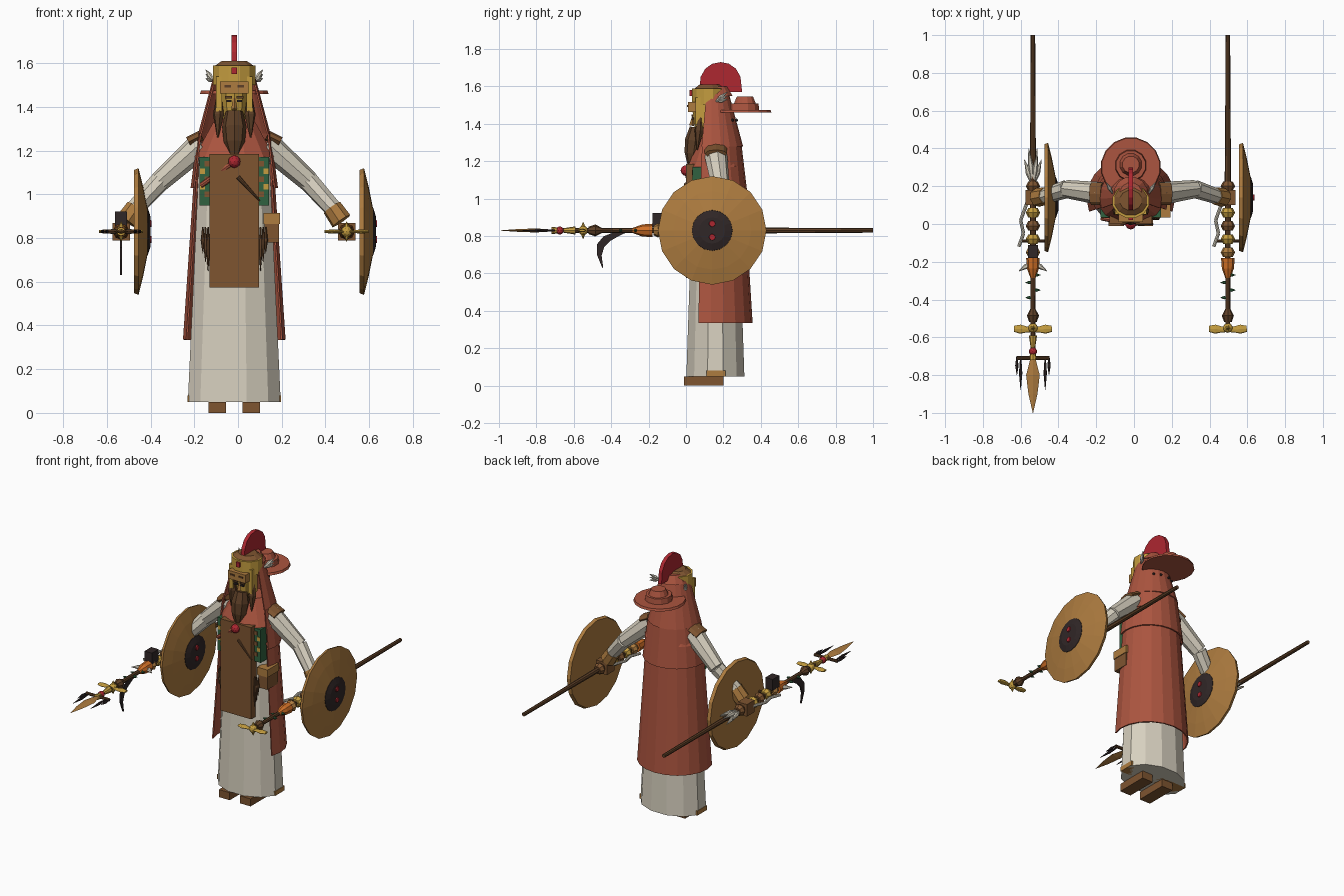
import bpy, bmesh, math
from mathutils import Vector

if "Cube" in bpy.data.objects:
    bpy.data.objects.remove(bpy.data.objects["Cube"])


def make_material(name, red, green, blue):
    colour = (red, green, blue, 1)
    material = bpy.data.materials.new(name)
    material.use_nodes = True
    material.diffuse_color = colour
    material.node_tree.nodes["Principled BSDF"].inputs["Base Color"].default_value = colour
    return material


CREAM = make_material("cream cloth", .68, .63, .52)
CLAY = make_material("terracotta cloth", .41, .09, .05)
BROWN = make_material("brown leather", .21, .09, .03)
TAN = make_material("tan bronze", .42, .2, .05)
GOLD = make_material("gold", .56, .34, .05)
DARK = make_material("dark wood", .11, .05, .02)
BLACK = make_material("black iron", .03, .02, .02)
RED = make_material("red", .42, .02, .03)
GREEN = make_material("green", .03, .12, .05)
ORANGE = make_material("orange", .63, .16, .02)
MIDDLE = -.017   # sideways middle of the body
GRIP = .83       # height of both staffs and shields


def finish(name, material, mesh_data):
    bmesh.ops.recalc_face_normals(mesh_data, faces=mesh_data.faces)
    mesh = bpy.data.meshes.new(name)
    mesh_data.to_mesh(mesh)
    mesh_data.free()
    mesh.materials.append(material)
    part = bpy.data.objects.new(name, mesh)
    bpy.context.collection.objects.link(part)
    return part


def loft(name, material, rings, closed=True):
    data = bmesh.new()
    loops = [[data.verts.new(point) for point in ring] for ring in rings]
    for lower, upper in zip(loops, loops[1:]):
        edges = list(zip(lower, lower[1:], upper[1:], upper))
        if closed:
            edges.append((lower[-1], lower[0], upper[0], upper[-1]))
        for corners in edges:
            data.faces.new(corners)
    if closed:
        data.faces.new(loops[0])
        data.faces.new(loops[-1])
    return finish(name, material, data)


def garment(name, material, low, high, y, depth, sides=12, open_front=False):
    """Oval wall between two (height, half width) hems; depth is a ratio."""
    if open_front:
        angles = [-.35 + (math.pi + .7) * i / sides for i in range(sides + 1)]
    else:
        angles = [math.tau * (i + .5) / sides for i in range(sides)]
    rings = [[(MIDDLE + width * math.cos(a), y + depth * width * math.sin(a), z) for a in angles]
             for z, width in (low, high)]
    part = loft(name, material, rings, closed=not open_front)
    if open_front:
        cloth = part.modifiers.new("Cloth", "SOLIDIFY")
        cloth.thickness = .008


def tube(name, material, start, end, *radii, sides=8, flat=1):
    """Straight tube whose radii are spread evenly from start to end."""
    start, end = Vector(start), Vector(end)
    turn = (end - start).to_track_quat("Z", "Y")
    angles = [math.tau * i / sides for i in range(sides)]
    rings = []
    for i, radius in enumerate(radii):
        centre = start.lerp(end, i / (len(radii) - 1))
        rings.append([centre + turn @ Vector((math.cos(a), flat * math.sin(a), 0)) * radius for a in angles])
    loft(name, material, rings)


def leaf(name, material, start, end, radius, flat=1):
    tube(name, material, start, end, radius / 3, radius, radius / 9, sides=6, flat=flat)


def box(name, material, centre, size):
    data = bmesh.new()
    bmesh.ops.create_cube(data, size=1)
    for vert in data.verts:
        vert.co = Vector(centre) + vert.co * Vector(size)
    finish(name, material, data)


def ball(name, material, centre, radius):
    data = bmesh.new()
    bmesh.ops.create_icosphere(data, subdivisions=2, radius=radius)
    bmesh.ops.translate(data, verts=data.verts, vec=centre)
    finish(name, material, data)


def upright_plate(name, material, outline, x, thick):
    loft(name, material, [[(x + side * thick / 2, y, z) for y, z in outline] for side in (-1, 1)])


# Robe, apron, cloak and mantle
garment("robe", CREAM, low=(.05, .22), high=(1.2, .165), y=.157, depth=.73)
box("apron", BROWN, centre=(MIDDLE, .06, .88), size=(.226, .12, .61))
garment("lower_cloak", CLAY, low=(.335, .235), high=(1.07, .185), y=.14, depth=.92, open_front=True)
garment("upper_cloak", CLAY, low=(1.03, .2), high=(1.28, .168), y=.14, depth=.94, open_front=True)
garment("hood", CLAY, low=(1.28, .165), high=(1.56, .09), y=.14, depth=1, open_front=True)
garment("hood_top", CLAY, low=(1.55, .092), high=(1.6, .06), y=.16, depth=1)
garment("mantle", CLAY, low=(1.17, .19), high=(1.33, .1), y=.155, depth=.8)
box("robe_side_trim", TAN, centre=(MIDDLE, .16, .065), size=(.428, .1, .03))

# Head, helmet and beard
garment("head", GOLD, low=(1.32, .05), high=(1.5, .07), y=.115, depth=1.2, sides=10)
tube("nose", TAN, (MIDDLE, .04, 1.44), (MIDDLE, .03, 1.39), .006, .014, sides=4)
tube("beard", DARK, (MIDDLE, .06, 1.38), (MIDDLE, .03, 1.17), .04, .056, .048, .02)
box("brow_guard", TAN, centre=(MIDDLE, .06, 1.49), size=(.13, .1, .055))
garment("helmet_band", GOLD, low=(1.5, .1), high=(1.59, .1), y=.12, depth=.9)
garment("helmet_top", BROWN, low=(1.59, .09), high=(1.61, .06), y=.125, depth=.9)
box("helmet_gem", RED, centre=(MIDDLE, .03, 1.565), size=(.026, .02, .03))
arc = [math.pi * i / 8 for i in range(9)]
upright_plate("crest", RED, [(.185 - .115 * math.cos(a), 1.57 + .16 * math.sin(a) ** .7) for a in arc],
              x=MIDDLE, thick=.025)

# Hat hanging behind the head
garment("hat_brim", CLAY, low=(1.46, .16), high=(1.475, .155), y=.3, depth=1, sides=16)
garment("hat_crown", CLAY, low=(1.47, .085), high=(1.51, .08), y=.31, depth=1)
garment("hat_dome", CLAY, low=(1.51, .06), high=(1.545, .045), y=.315, depth=1)

# Medallion, strap, dagger and pouch
ball("medallion", RED, (MIDDLE, 0, 1.15), .029)
tube("chest_strap", CLAY, (-.17, .03, 1.04), (MIDDLE, 0, 1.15), .012, .012)
tube("dagger", DARK, (0, 0, 1.08), (.1, 0, .97), .01, .004)
box("pouch", BROWN, centre=(.155, .095, .84), size=(.066, .11, .12))
box("pouch_flap", TAN, centre=(.155, .095, .89), size=(.076, .12, .05))

for side in (-1, 1):
    def beside(offset, y, z):
        return Vector((MIDDLE + side * offset, y, z))

    # Feet, patterned panels, tassels and cloak studs
    box("foot", BROWN, centre=beside(.077, .095, .025), size=(.08, .21, .05))
    box("side_panel", GREEN, centre=beside(.135, .07, 1.06), size=(.05, .07, .22))
    for i in range(5):
        patch = beside(.125 + .02 * (i % 2), .034, 1 + i * .035)
        box("panel_patch", (BROWN, GOLD)[i % 2], centre=patch, size=(.022, .006, .025))
    for i in range(3):
        tassel = beside(.12 + i * .012, .03, .85)
        leaf("tassel", DARK, tassel, tassel - Vector((0, 0, .2 - i * .04)), .01)
    for i in range(2):
        ball("cloak_stud", BLACK, beside(.03 + i * .04, .27 - i * .02, 1.42), .008)

    # Face and helmet ornaments
    box("cheek_plate", GOLD, centre=beside(.07, .08, 1.46), size=(.028, .06, .16))
    leaf("hair_lock", DARK, beside(.07, .08, 1.47), beside(.075, .06, 1.26), .026)
    box("eye", BLACK, centre=beside(.024, .035, 1.428), size=(.024, .009, .01))
    box("eyebrow", DARK, centre=beside(.026, .033, 1.445), size=(.032, .009, .01))
    box("brow_slot", DARK, centre=beside(.03, .01, 1.495), size=(.03, .008, .01))
    for i in range(3):
        leaf("helmet_feather", CREAM, beside(.095, .16, 1.52), beside(.13, .22, 1.53 + i * .02), .012)

    # Arm with shoulder bar, cuff and hand
    hand = Vector((-.535 if side < 0 else .497, .14, GRIP))
    shoulder, elbow = beside(.15, .16, 1.23), beside(.34, .185, 1.06)
    wrist = hand - Vector((side * .04, 0, -.08))
    tube("shoulder_bar", BROWN, shoulder + Vector((0, 0, .04)), beside(.21, .16, 1.24), .06, .06, flat=.4)
    tube("upper_arm", CREAM, shoulder, elbow, .062, .048)
    tube("forearm", CREAM, elbow, wrist, .048, .04)
    tube("cuff", TAN, wrist.lerp(elbow, .2), wrist.lerp(hand, .4), .046, .05)
    box("hand", BROWN, centre=hand, size=(.08, .08, .08))

    # Shield, domed toward the same side on both arms
    shield = hand + Vector((.06, 0, 0))

    def disc(name, material, near, far, *radii, rise=0):
        tube(name, material, shield + Vector((near, 0, rise)), shield + Vector((far, 0, rise)), *radii, sides=16)

    disc("shield", TAN, 0, .06, .282, .29, .21, .11)
    disc("shield_boss", BLACK, .05, .074, .112, .108, .07)
    for rise in (-.036, .036):
        disc("boss_dot", RED, .07, .08, .018, .015, rise=rise)

    # Staff shaft, collars and flare
    def along(y, across=0, rise=0):
        return Vector((hand.x + across, y, GRIP + rise))

    tube("shield_handle", DARK, along(-.09, -.07), along(-.09, .07), .007, .007)
    tube("staff", DARK, along(1), along(-.7 if side < 0 else -.56), .012, .014, .017, .014, .012)
    for i, material in enumerate((BROWN, TAN, GOLD, BROWN, GOLD, TAN)):
        y = .2 - i * .07
        tube("staff_collar", material, along(y + .025), along(y - .025), .025, .038, .025)
    tube("staff_flare", ORANGE, along(-.18), along(-.29), .036, .032, .012)
    tube("staff_knob", DARK, along(-.45), along(-.52), .014, .032, .02)
    for i in range(4):
        y = -.27 - i * .04
        leaf("green_leaf", GREEN, along(y), along(y, across=.04 * (-1) ** i), .009)
    tube("white_cord", CREAM, along(.2), along(.02, across=-.065), .009, .009)
    tube("white_cord", CREAM, along(.02, across=-.065), along(-.05, across=-.05), .009, .009)
    tube("white_cord", CREAM, along(-.05, across=-.05), along(-.12, across=-.075), .009, .009)

    # Winged hub
    ball("staff_hub", GOLD, along(-.55), .026)
    for turn in (-1, 1):
        tube("staff_wing", GOLD, along(-.56), along(-.555, across=turn * .1), .012, .016, .024, .016, flat=.4)
        leaf("hub_spike", GOLD, along(-.55), along(-.55, rise=turn * .045), .012)

    # Trident head, scythe and feathers on the right staff only
    if side < 0:
        box("iron_box", BLACK, centre=along(-.145, rise=.055), size=(.054, .07, .075))
        outer, inner = [], []
        for i in range(6):
            t = i / 5
            y, z = -.31 - .17 * math.sin(2.2 * t), GRIP - .2 * t * t
            width = .035 * math.sin(math.pi * t) + .005
            outer.append((y, z))
            inner.append((y + width, z - width * (1 - t)))
        upright_plate("scythe_blade", BLACK, outer + inner[::-1], x=hand.x, thick=.009)
        ball("staff_jewel", RED, along(-.675), .022)
        tube("trident_socket", GOLD, along(-.59), along(-.72), .022, .012, .02)
        tube("spear_blade", TAN, along(-.7), along(-1), .01, .036, .024, .001, sides=4, flat=.3)
        tube("trident_bar", DARK, along(-.71, -.085), along(-.71, .085), .01, .01)
        for turn in (-1, 1):
            for offset, tip in ((.085, -.8), (.065, -.88)):
                leaf("trident_prong", BLACK, along(-.7, turn * offset), along(tip, turn * offset), .009)
            leaf("flare_feather", CREAM, along(-.2), along(-.25, across=turn * .075), .014)
        for i in range(6):
            angle = math.tau * i / 6
            tip = along(.34 + .03 * (i % 3), across=.045 * math.cos(angle), rise=.03 * math.sin(angle))
            leaf("staff_feather", CREAM, along(.2), tip, .016)
